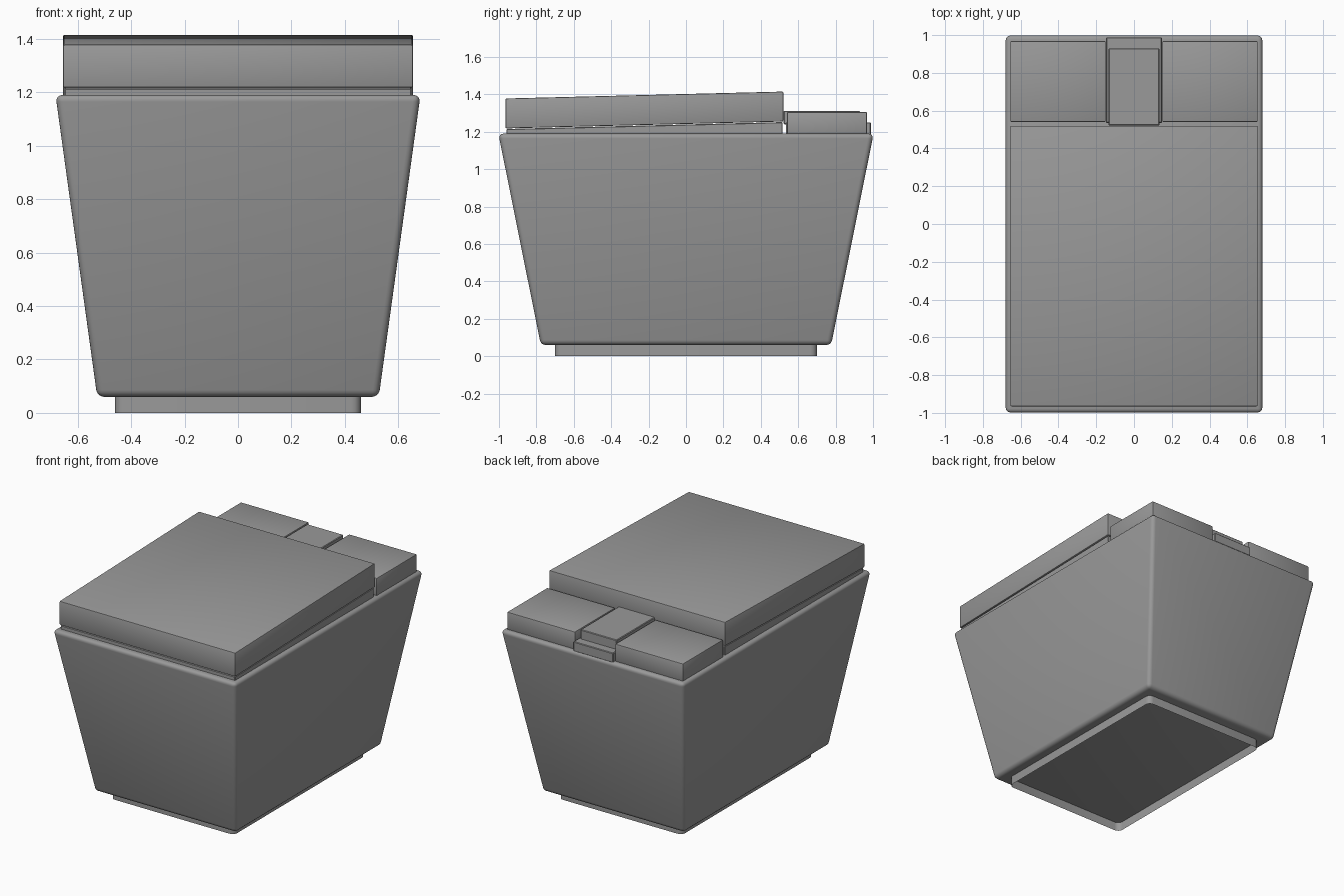
import bpy
import bmesh

cube = bpy.data.objects.get("Cube")
if cube:
    bpy.data.objects.remove(cube, do_unlink=True)

GREY = (0.32, 0.32, 0.32, 1.0)
grey = bpy.data.materials.new("ceramic grey")
grey.use_nodes = True
grey.diffuse_color = GREY
grey.node_tree.nodes["Principled BSDF"].inputs["Base Color"].default_value = GREY


def finish(name, bm):
    bmesh.ops.recalc_face_normals(bm, faces=bm.faces)
    mesh = bpy.data.meshes.new(name)
    bm.to_mesh(mesh)
    bm.free()
    obj = bpy.data.objects.new(name, mesh)
    bpy.context.collection.objects.link(obj)
    mesh.materials.append(grey)
    bpy.ops.object.select_all(action='DESELECT')
    obj.select_set(True)
    bpy.context.view_layer.objects.active = obj
    bpy.ops.object.shade_smooth_by_angle(angle=0.6)
    return obj


def block(name, x, y, place, bevel=0.008, segments=2):
    """Box over x and y ranges; place(corner) moves each corner to its spot."""
    bm = bmesh.new()
    bmesh.ops.create_cube(bm, size=1)
    for v in bm.verts:
        top = v.co.z > 0
        v.co.x = x[v.co.x > 0]
        v.co.y = y[v.co.y > 0]
        place(v.co, top)
    if bevel:
        bmesh.ops.bevel(bm, geom=bm.edges[:], offset=bevel, segments=segments,
                        profile=0.5, affect='EDGES', clamp_overlap=True)
    return finish(name, bm)


def flat(low, high):
    def place(co, top):
        co.z = high if top else low
    return place


# Tapered bowl body with rounded edges
def taper(co, top):
    co.z = 1.19 if top else 0.06
    if not top:
        co.x *= 0.527 / 0.683
        co.y *= 0.776 / 1.003


block("bowl_body", (-0.683, 0.683), (-1.003, 1.003), taper, 0.026, 4)

# Foot: open ring with rounded corners
bm = bmesh.new()
bmesh.ops.create_cube(bm, size=1)
for v in bm.verts:
    v.co.x *= 0.92
    v.co.y *= 1.4
    v.co.z = 0.065 if v.co.z > 0 else 0
caps = [f for f in bm.faces if abs(f.normal.z) > 0.5]
bmesh.ops.delete(bm, geom=caps, context='FACES_ONLY')
uprights = [e for e in bm.edges if abs(e.verts[0].co.z - e.verts[1].co.z) > 0.01]
bmesh.ops.bevel(bm, geom=uprights, offset=0.035, segments=4, profile=0.5, affect='EDGES')
finish("foot_ring", bm)

# Seat and lid: both rise slightly towards the back
FRONT, BACK = -0.965, 0.52


def slope(y):
    return 1.218 + 0.037 * (y - FRONT) / (BACK - FRONT)


def seat_shape(co, top):
    co.z = slope(co.y) - 0.003 if top else 1.185


def lid_shape(co, top):
    co.z = slope(co.y) + (0.16 if top else 0)


block("seat", (-0.65, 0.65), (FRONT + 0.005, BACK - 0.003), seat_shape, 0.004, 1)
block("lid", (-0.655, 0.655), (FRONT, BACK), lid_shape, 0.006)

# Rear housings either side of the centre panel
for side, x in (("right", (-0.655, -0.15)), ("left", (0.15, 0.655))):
    block(side + "_rear_housing", x, (0.54, 0.968), flat(1.185, 1.306), 0.006)

# Centre ledge and raised panel
block("centre_ledge", (-0.148, 0.148), (0.535, 0.988), flat(1.185, 1.25), 0.004, 1)
block("centre_panel", (-0.135, 0.135), (0.522, 0.93), flat(1.24, 1.312), 0.004, 1)
